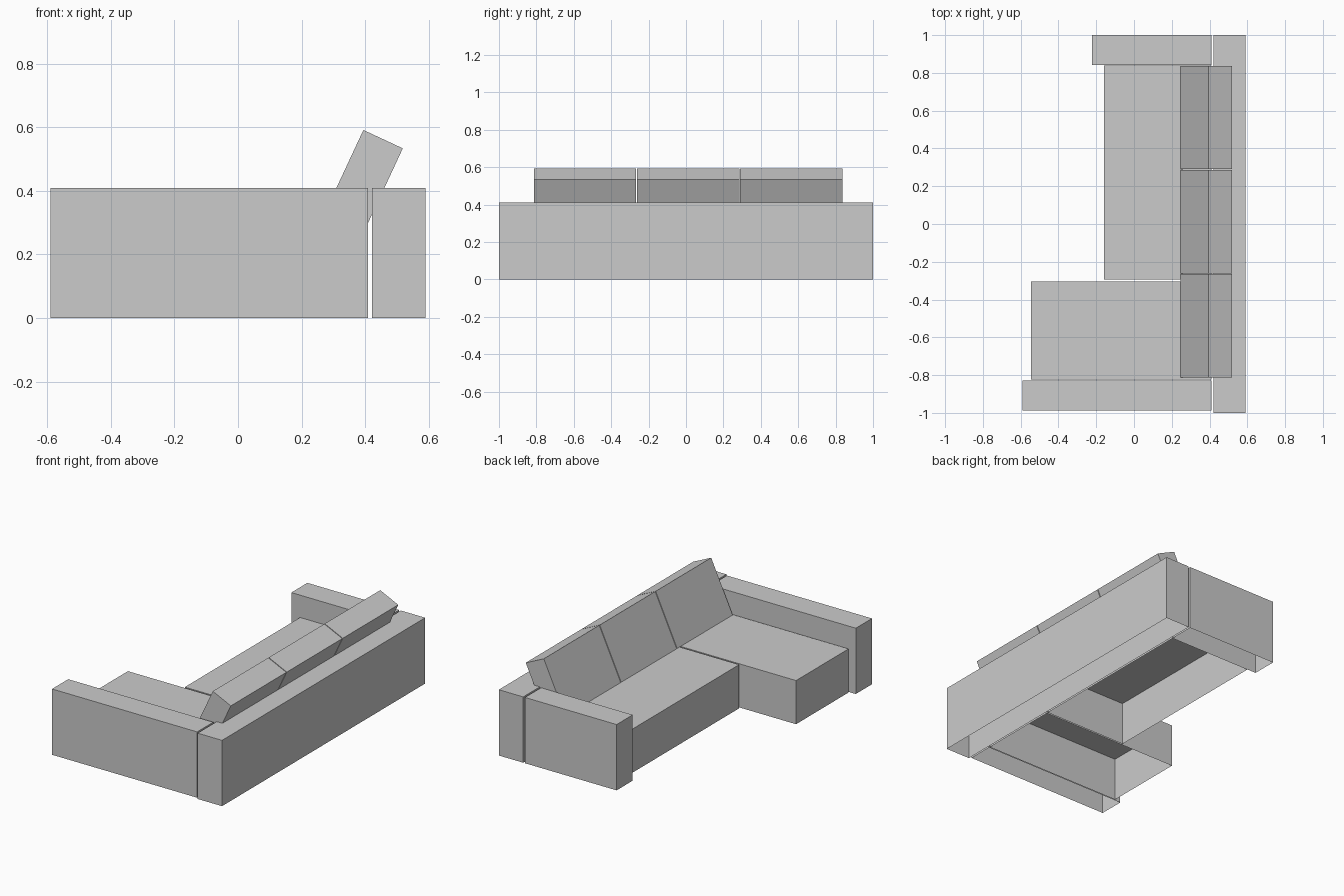
import bpy
import bmesh
from math import radians
from mathutils import Matrix, Vector

cube = bpy.data.objects.get("Cube")
if cube:
    bpy.data.objects.remove(cube, do_unlink=True)

# Single upholstery colour
GREY = (0.6, 0.6, 0.6, 1.0)
fabric = bpy.data.materials.new("grey_fabric")
fabric.use_nodes = True
fabric.diffuse_color = GREY
fabric.node_tree.nodes["Principled BSDF"].inputs["Base Color"].default_value = GREY


def block(name, xs, ys, zs, tilt=0.0, open_bottom=True):
    """Box between the given limits, optionally hollow below and tilted about y."""
    limits = (xs, ys, zs)
    size = Vector([hi - lo for lo, hi in limits])
    centre = Vector([(hi + lo) / 2 for lo, hi in limits])
    bm = bmesh.new()
    bmesh.ops.create_cube(bm, size=1.0, matrix=Matrix.Diagonal(size).to_4x4())
    if open_bottom:
        bm.normal_update()
        base = [f for f in bm.faces if f.normal.z < -0.9]
        bmesh.ops.delete(bm, geom=base, context="FACES")
    mesh = bpy.data.meshes.new(name)
    bm.to_mesh(mesh)
    bm.free()
    mesh.materials.append(fabric)
    obj = bpy.data.objects.new(name, mesh)
    obj.location = centre
    obj.rotation_euler.y = tilt
    bpy.context.collection.objects.link(obj)
    return obj


FRAME = (0.0, 0.41)
SEAT = (0.0, 0.272)
INNER = 0.41  # where arms and seats stop before the backrest

# Frame: long backrest and two arms of different length
block("backrest", (0.422, 0.59), (-1.0, 1.0), FRAME)
block("short_arm", (-0.222, INNER), (0.842, 1.0), FRAME)
block("long_arm", (-0.59, INNER), (-0.988, -0.829), FRAME)

# Seats: long bench and deeper chaise
block("bench_seat", (-0.16, INNER), (-0.295, 0.84), SEAT)
block("chaise_seat", (-0.545, INNER), (-0.822, -0.305), SEAT)

# Three back cushions leaning on the backrest
for i in range(3):
    start = -0.812 + i * 0.551
    block(f"back_cushion_{i + 1}", (0.3145, 0.4515), (start, start + 0.546),
          (0.2295, 0.5795), tilt=radians(25), open_bottom=False)
